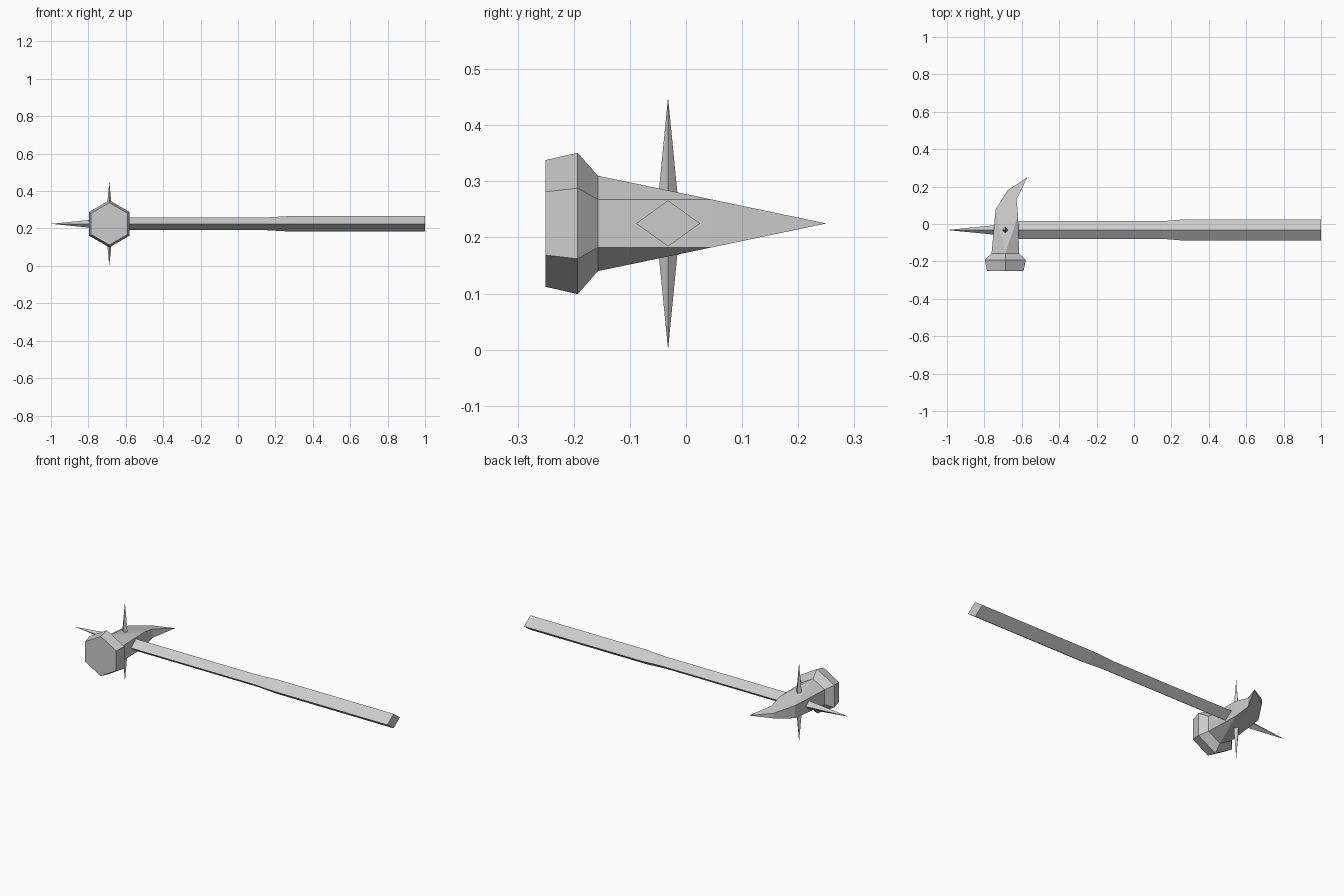
import bpy
import bmesh
from math import cos, sin, pi
from mathutils import Vector

if "Cube" in bpy.data.objects:
    bpy.data.objects.remove(bpy.data.objects["Cube"])

steel = bpy.data.materials.new("grey steel")
GREY = (0.6, 0.6, 0.6, 1)
steel.diffuse_color = GREY
steel.use_nodes = True
steel.node_tree.nodes["Principled BSDF"].inputs["Base Color"].default_value = GREY

CENTRE = Vector((-0.688, -0.032, 0.225))


def finish(name, bm):
    bmesh.ops.recalc_face_normals(bm, faces=bm.faces)
    mesh = bpy.data.meshes.new(name)
    bm.to_mesh(mesh)
    bm.free()
    mesh.materials.append(steel)
    obj = bpy.data.objects.new(name, mesh)
    bpy.context.collection.objects.link(obj)
    return obj


def bridge(bm, a, b):
    n = len(a)
    for i in range(n):
        j = (i + 1) % n
        bm.faces.new((a[i], a[j], b[j], b[i]))


# Handle: diamond section that thickens towards the grip
bm = bmesh.new()
rings = []
for x, half_y, half_z in ((-0.7, 0.047, 0.034), (0.15, 0.047, 0.034),
                          (0.27, 0.057, 0.041), (1.0, 0.057, 0.041)):
    rings.append([bm.verts.new((x, CENTRE.y + half_y * cos(i * pi / 2),
                                CENTRE.z + half_z * sin(i * pi / 2)))
                  for i in range(4)])
for a, b in zip(rings, rings[1:]):
    bridge(bm, a, b)
bm.faces.new(rings[0])
bm.faces.new(rings[-1])
finish("handle", bm)


# Spikes: four-sided pyramids starting inside the head
def spike(name, direction, length, radius):
    axis = Vector(direction)
    side = Vector((0, 1, 0))
    other = axis.cross(side)
    bm = bmesh.new()
    base = [bm.verts.new(CENTRE + radius * (side * cos(i * pi / 2) + other * sin(i * pi / 2)))
            for i in range(4)]
    tip = bm.verts.new(CENTRE + axis * length)
    for i in range(4):
        bm.faces.new((base[i], base[(i + 1) % 4], tip))
    bm.faces.new(base)
    finish(name, bm)


spike("top_spike", (0, 0, 1), 0.225, 0.022)
spike("bottom_spike", (0, 0, -1), 0.225, 0.022)
spike("end_spike", (-1, 0, 0), 0.312, 0.031)

# Head: hexagonal striking face and neck flowing into a bent, pointed claw
bm = bmesh.new()
rings = []
for y, r in ((-0.25, 0.113), (-0.193, 0.126), (-0.157, 0.085)):
    rings.append([bm.verts.new((CENTRE.x + r * sin(i * pi / 3), y,
                                CENTRE.z + r * cos(i * pi / 3))) for i in range(6)])
bm.faces.new(rings[0])
for a, b in zip(rings, rings[1:]):
    bridge(bm, a, b)


# Claw sections are rectangles whose height shrinks evenly to the tip
def claw_section(right, left):
    corners = ((right, 1), (right, -1), (left, -1), (left, 1))
    return [bm.verts.new((x, y, CENTRE.z + s * (0.25 - y) * 0.209))
            for (x, y), s in corners]


top, right_up, right_low, bottom, left_low, left_up = rings[-1]
first = claw_section((-0.62, 0.045), (-0.74, 0.077))
second = claw_section((-0.628, 0.13), (-0.676, 0.18))
tip = bm.verts.new((-0.57, 0.25, CENTRE.z))
for face in ((top, right_up, first[0]), (top, first[0], first[3]), (top, first[3], left_up),
             (bottom, first[1], right_low), (bottom, first[2], first[1]),
             (bottom, left_low, first[2]),
             (right_up, right_low, first[1], first[0]),
             (left_low, left_up, first[3], first[2])):
    bm.faces.new(face)
bridge(bm, first, second)
for i in range(4):
    bm.faces.new((second[i], second[(i + 1) % 4], tip))
finish("hammer_head", bm)
